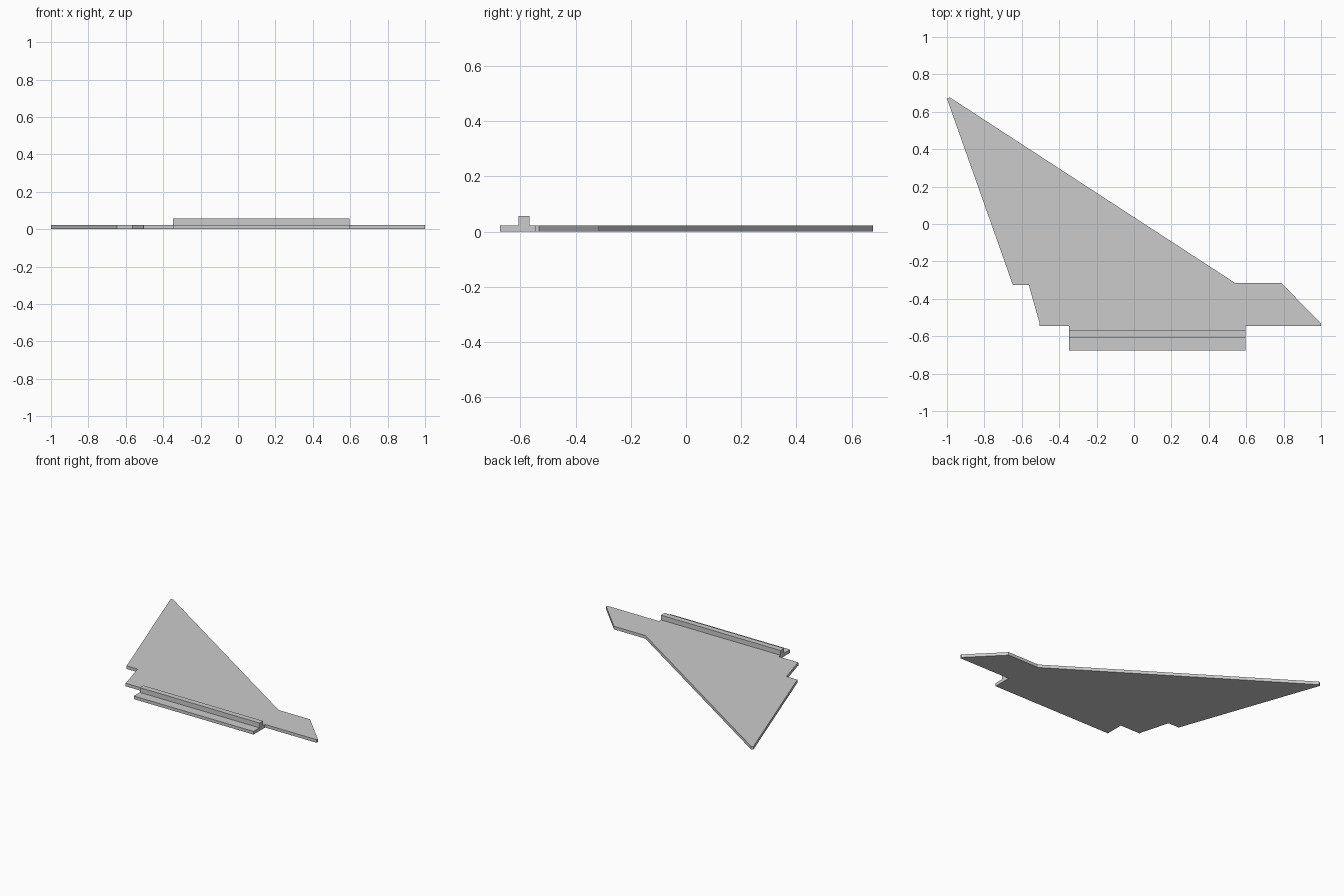
import bpy
import bmesh

cube = bpy.data.objects.get("Cube")
if cube:
    bpy.data.objects.remove(cube, do_unlink=True)

THICK = 0.022

grey = bpy.data.materials.new("light_grey")
grey.use_nodes = True
colour = (0.6, 0.6, 0.6, 1)
grey.diffuse_color = colour
grey.node_tree.nodes["Principled BSDF"].inputs["Base Color"].default_value = colour


def extruded(name, points, offset):
    """Extrude a closed profile of 3D points along an offset."""
    bm = bmesh.new()
    face = bm.faces.new([bm.verts.new(p) for p in points])
    moved = bmesh.ops.extrude_face_region(bm, geom=[face])["geom"]
    verts = [v for v in moved if isinstance(v, bmesh.types.BMVert)]
    bmesh.ops.translate(bm, verts=verts, vec=offset)
    bmesh.ops.recalc_face_normals(bm, faces=bm.faces)
    mesh = bpy.data.meshes.new(name)
    bm.to_mesh(mesh)
    bm.free()
    mesh.materials.append(grey)
    obj = bpy.data.objects.new(name, mesh)
    bpy.context.collection.objects.link(obj)
    return obj


# Flat wing panel with swept tip and stepped trailing edge
outline = [
    (-0.505, -0.545), (1.0, -0.545), (1.0, -0.532), (0.787, -0.315),
    (0.54, -0.315), (-0.985, 0.677), (-1.0, 0.67),
    (-0.648, -0.325), (-0.563, -0.325), (-0.505, -0.53),
]
extruded("wing_panel", [(x, y, 0) for x, y in outline], (0, 0, THICK))

# Mounting rail: flat flange with an upright rib
rail = [
    (-0.675, 0), (-0.545, 0), (-0.545, THICK), (-0.568, THICK),
    (-0.568, 0.056), (-0.608, 0.056), (-0.608, THICK), (-0.675, THICK),
]
extruded("mounting_rail", [(-0.347, y, z) for y, z in rail], (0.942, 0, 0))
